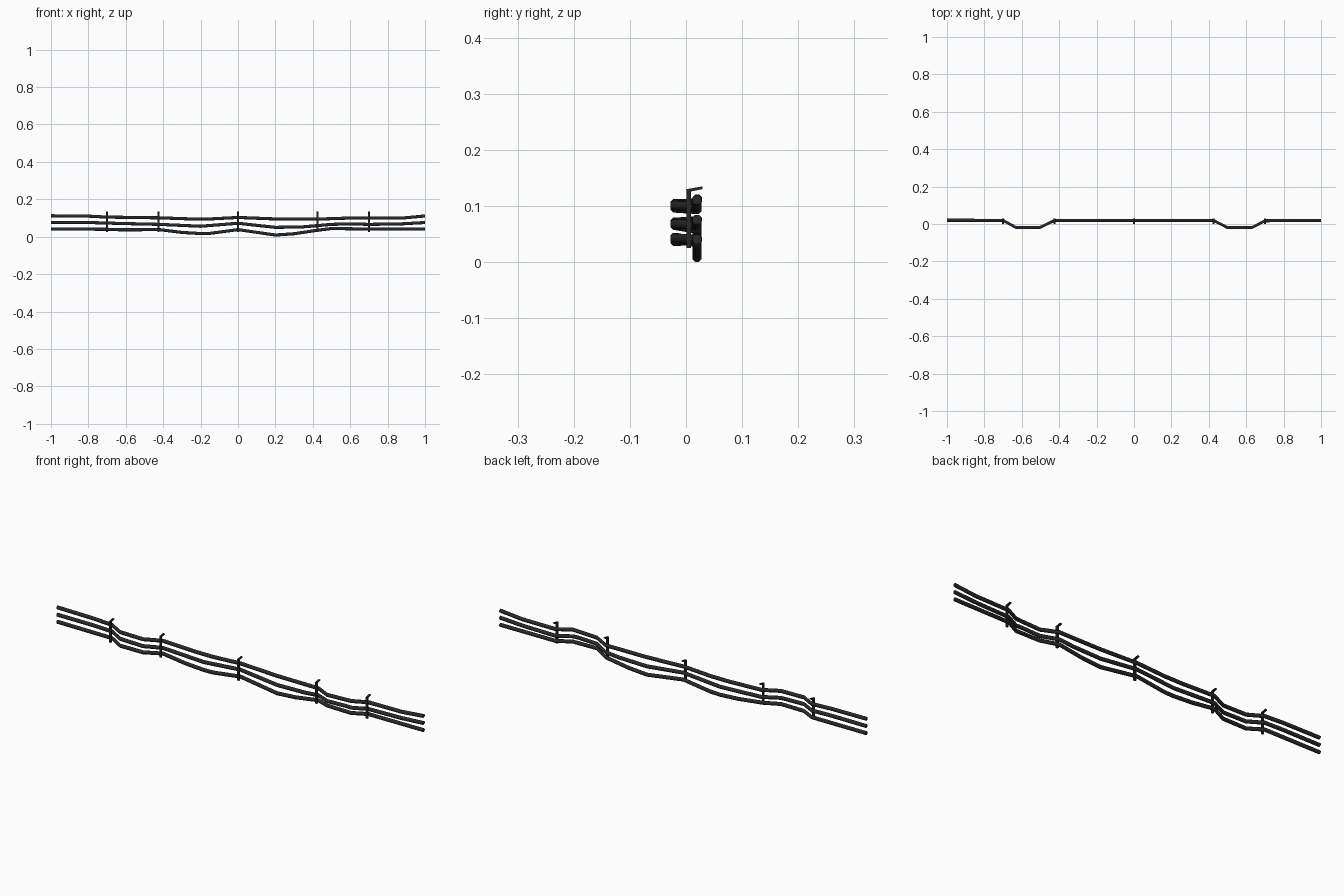
import bpy, bmesh, math

if "Cube" in bpy.data.objects:
    bpy.data.objects.remove(bpy.data.objects["Cube"])

black = bpy.data.materials.new("black rubber")
black.diffuse_color = (0.022, 0.022, 0.023, 1)
black.use_nodes = True
black.node_tree.nodes["Principled BSDF"].inputs["Base Color"].default_value = black.diffuse_color

R, SIDES = 0.009, 8


def finish(name, bm):
    bmesh.ops.recalc_face_normals(bm, faces=bm.faces)
    me = bpy.data.meshes.new(name)
    bm.to_mesh(me)
    bm.free()
    me.materials.append(black)
    ob = bpy.data.objects.new(name, me)
    bpy.context.collection.objects.link(ob)
    return ob


def lerp(table, x):
    for (x0, v0), (x1, v1) in zip(table, table[1:]):
        if x <= x1:
            return v0 + (v1 - v0) * (x - x0) / (x1 - x0)
    return table[-1][1]


# All cables step forward around two obstacles
depth = [(-1, .02), (-.7, .0195), (-.63, -.0195), (-.505, -.0195), (-.425, .0195),
         (.425, .0195), (.5, -.0195), (.63, -.0195), (.7, .0175), (1, .0195)]


def cable(name, heights):
    xs = sorted({x for x, _ in depth} | {x for x, _ in heights})
    bm = bmesh.new()
    rings = []
    for x in xs:
        y, z = lerp(depth, x), lerp(heights, x)
        rings.append([bm.verts.new((x, y + R * math.cos(a), z + R * math.sin(a)))
                      for a in (2 * math.pi * (i + .5) / SIDES for i in range(SIDES))])
    for a, b in zip(rings, rings[1:]):
        for i in range(SIDES):
            j = (i + 1) % SIDES
            bm.faces.new((a[i], a[j], b[j], b[i]))
    bm.faces.new(rings[0])
    bm.faces.new(rings[-1])
    ob = finish(name, bm)
    for p in ob.data.polygons:
        p.use_smooth = len(p.vertices) == 4


# Sagging cables
cable("upper_cable", [(-1, .112), (-.8, .110), (-.7, .105), (-.42, .101), (-.25, .095),
                      (-.15, .095), (0, .103), (.2, .095), (.42, .094), (.63, .101),
                      (.7, .099), (.88, .1), (1, .111)])
cable("middle_cable", [(-1, .076), (-.8, .076), (-.63, .071), (-.42, .066), (-.2, .056),
                       (0, .072), (.2, .05), (.35, .053), (.5, .066), (.6, .069),
                       (.7, .066), (.88, .069), (1, .076)])
cable("lower_cable", [(-1, .041), (-.7, .04), (-.63, .037), (-.42, .038), (-.3, .023),
                      (-.2, .017), (-.15, .018), (0, .038), (.2, .009), (.3, .016),
                      (.42, .034), (.5, .044), (.7, .041), (1, .041)])

# Brackets: upright strap with an arm back to the wall
profile = [(.001, .025), (.009, .025), (.009, .126), (.029, .130),
           (.029, .135), (.001, .130)]
for n, x in enumerate((-.7, -.425, 0, .425, .7)):
    bm = bmesh.new()
    f = bm.faces.new([bm.verts.new((x - .005, y, z)) for y, z in profile])
    ext = bmesh.ops.extrude_face_region(bm, geom=[f], use_keep_orig=True)["geom"]
    bmesh.ops.translate(bm, vec=(.01, 0, 0),
                        verts=[v for v in ext if isinstance(v, bmesh.types.BMVert)])
    finish("bracket_%d" % (n + 1), bm)
